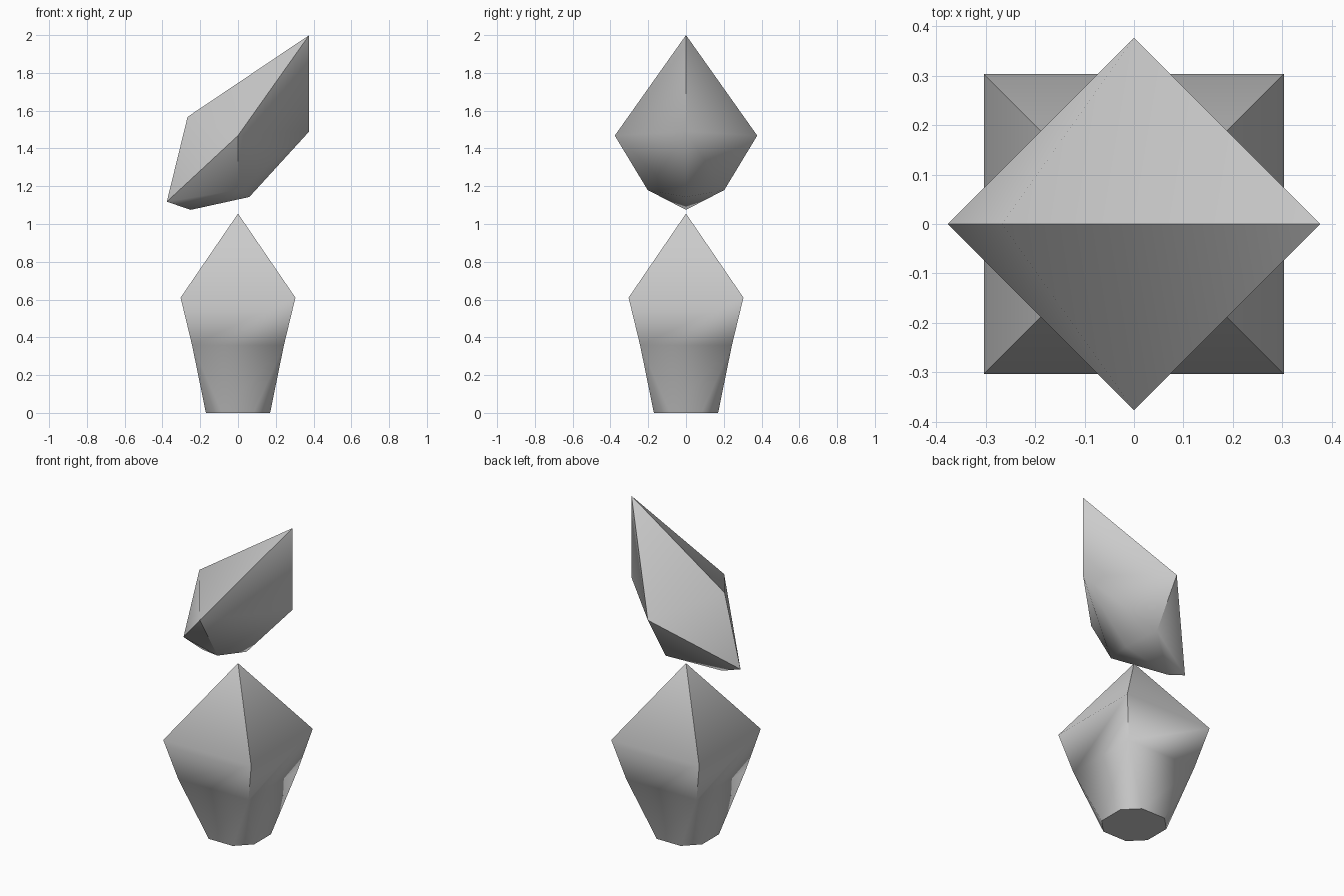
import bpy, bmesh, math

if "Cube" in bpy.data.objects:
    bpy.data.objects.remove(bpy.data.objects["Cube"])


def make_part(name, verts, faces, angle):
    """Closed faceted mesh with only the softer edges smoothed."""
    mesh = bpy.data.meshes.new(name)
    bm = bmesh.new()
    vs = [bm.verts.new(v) for v in verts]
    for f in faces:
        bm.faces.new([vs[i] for i in f])
    bmesh.ops.recalc_face_normals(bm, faces=bm.faces)
    bm.to_mesh(mesh)
    bm.free()
    ob = bpy.data.objects.new(name, mesh)
    bpy.context.collection.objects.link(ob)
    bpy.ops.object.select_all(action='DESELECT')
    ob.select_set(True)
    bpy.context.view_layer.objects.active = ob
    bpy.ops.object.shade_smooth_by_angle(angle=math.radians(angle))
    return ob


def square(r, z):
    return [(r, -r, z), (r, r, z), (-r, r, z), (-r, -r, z)]


# Lower stone: octagonal foot, two square rings, pointed top
foot = []
for k in range(4):
    c, s = round(math.cos(k * math.pi / 2)), round(math.sin(k * math.pi / 2))
    for x, y in ((0.17, -0.083), (0.17, 0.083)):
        foot.append((c * x - s * y, s * x + c * y, 0))
verts = foot + square(0.243, 0.358) + square(0.304, 0.61) + [(0, 0, 1.055)]
faces = [tuple(range(8))]
for k in range(4):
    n = (k + 1) % 4
    faces += [
        (2 * k, 2 * k + 1, 8 + n, 8 + k),              # side
        (2 * k + 1, (2 * k + 2) % 8, 8 + n),           # corner
        (8 + k, 8 + n, 12 + n, 12 + k),                # upper side
        (12 + k, 12 + n, 16),                          # point
    ]
make_part("lower_crystal", verts, faces, 65)

# Upper stone: slanted, mirrored front to back
mid = [(0.377, 0, 2.0),      # 0 tip
       (0.377, 0, 1.49),     # 1 below tip
       (0.06, 0, 1.143),     # 2 underside point
       (-0.25, 0, 1.075),    # 3 lowest point
       (-0.377, 0, 1.118),   # 4 left corner
       (-0.267, 0, 1.567)]   # 5 back peak
verts = mid + [(0, -0.377, 1.468), (0, -0.203, 1.18),
               (0, 0.377, 1.468), (0, 0.203, 1.18)]
faces = []
for s, b in ((6, 7), (8, 9)):
    faces += [(5, 0, s), (5, s, 4), (0, 1, s), (1, b, s),
              (4, s, b), (4, b, 3), (1, 2, b), (2, 3, b)]
make_part("upper_crystal", verts, faces, 40)
